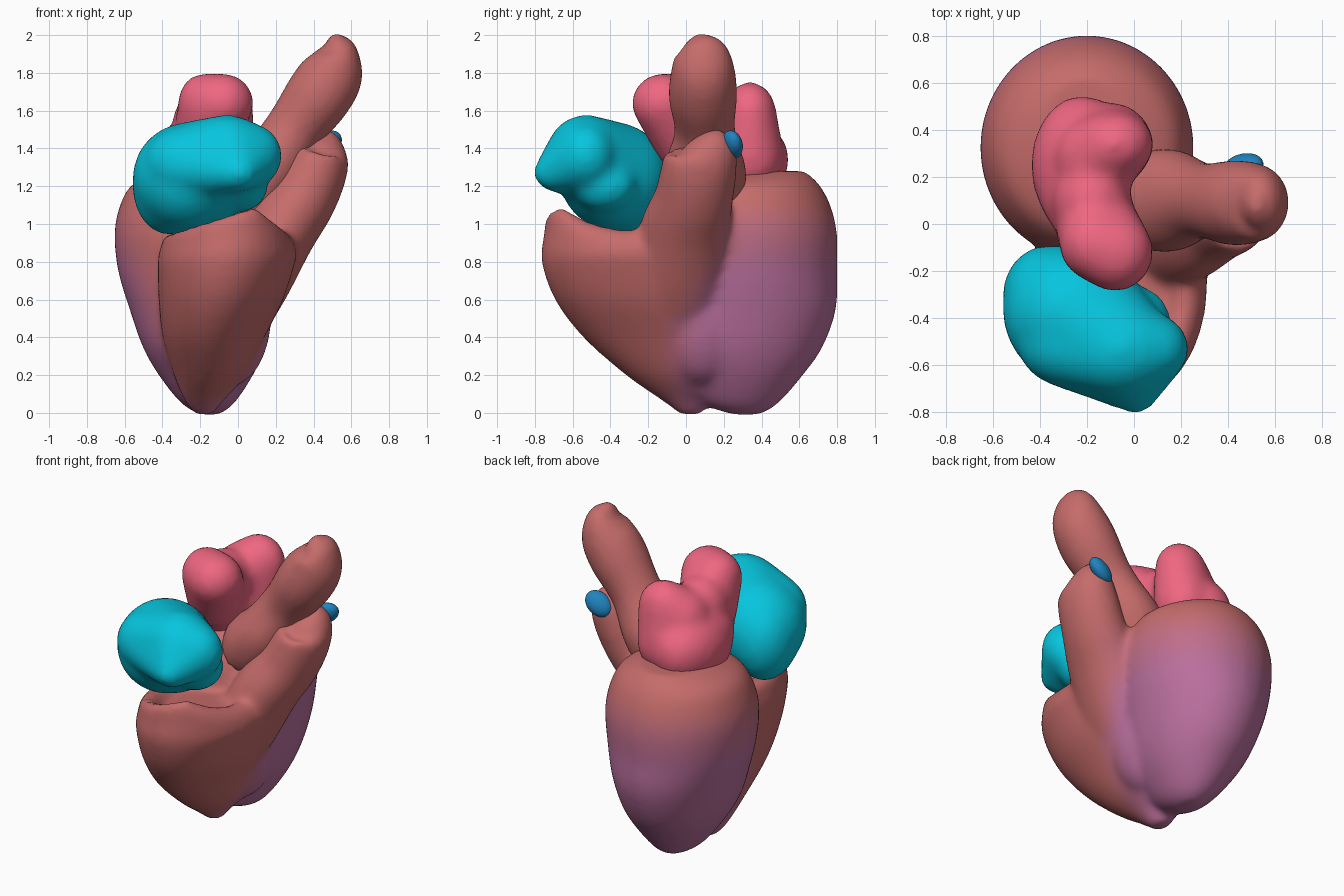
import bpy, bmesh, math
from mathutils import Vector, Matrix, Euler

if "Cube" in bpy.data.objects:
    bpy.data.objects.remove(bpy.data.objects["Cube"])


def material(name, rgb):
    m = bpy.data.materials.new(name)
    m.diffuse_color = (*rgb, 1)
    m.use_nodes = True
    m.node_tree.nodes["Principled BSDF"].inputs["Base Color"].default_value = m.diffuse_color
    return m


def refine(sections, k=5):
    """Smooth in-between sections (Catmull-Rom)."""
    s = [tuple(x) + (0,) * (6 - len(x)) for x in sections]
    out = []
    for i in range(len(s) - 1):
        p = (s[max(i - 1, 0)], s[i], s[i + 1], s[min(i + 2, len(s) - 1)])
        for j in range(k):
            t = j / k
            out.append([.5 * (2 * b + (c - a) * t + (2 * a - 5 * b + 4 * c - d) * t * t
                              + (3 * b - a - 3 * c + d) * t ** 3) for a, b, c, d in zip(*p)])
    return out + [s[-1]]


def loft(bm, sections, follow=False, n=40):
    """Closed skin over elliptical sections (x, y, z, ru, rv, tent slope)."""
    sections = refine(sections)
    pts = [Vector(s[:3]) for s in sections]
    rings = []
    for i, s in enumerate(sections):
        t = Vector((0, 0, 1))
        if follow:
            t = (pts[min(i + 1, len(pts) - 1)] - pts[max(i - 1, 0)]).normalized()
        u = Vector((0, 1, 0)).cross(t).normalized()
        v = t.cross(u)
        ring = []
        for k in range(n):
            a = 2 * math.pi * k / n
            d = u * (s[3] * math.cos(a)) + v * (s[4] * math.sin(a))
            d.z += s[5] * (min(d.x, .14) - 2.6 * max(0, d.x - .14))
            ring.append(bm.verts.new(pts[i] + d))
        rings.append(ring)
    faces = [bm.faces.new(rings[0][::-1]), bm.faces.new(rings[-1])]
    for a, b in zip(rings, rings[1:]):
        for k in range(n):
            j = (k + 1) % n
            faces.append(bm.faces.new((a[k], a[j], b[j], b[k])))
    bmesh.ops.recalc_face_normals(bm, faces=faces)


def blobs(bm, items, hull=False):
    """Ellipsoids given as centre and radii; optionally wrapped in one hull."""
    part = bmesh.new()
    for it in items:
        rot = Euler(it[6]).to_matrix().to_4x4() if len(it) > 6 else Matrix()
        mat = Matrix.Translation(it[:3]) @ rot @ Matrix.Diagonal((*it[3:6], 1))
        bmesh.ops.create_icosphere(part, subdivisions=3 if hull else 4, radius=1, matrix=mat)
    if hull:
        r = bmesh.ops.convex_hull(part, input=part.verts[:])
        inner = [v for v in r["geom_interior"] if isinstance(v, bmesh.types.BMVert)]
        bmesh.ops.delete(part, geom=inner, context='VERTS')
        bmesh.ops.delete(part, geom=part.faces[:], context='FACES_ONLY')
        bmesh.ops.convex_hull(part, input=part.verts[:])
        bmesh.ops.recalc_face_normals(part, faces=part.faces[:])
    tmp = bpy.data.meshes.new("tmp")
    part.to_mesh(tmp)
    part.free()
    bm.from_mesh(tmp)
    bpy.data.meshes.remove(tmp)


def finish(name, bm, mats, voxel=0.02, smooth=8):
    """Fuse overlapping shells into one smooth skin."""
    me = bpy.data.meshes.new(name)
    bm.to_mesh(me)
    bm.free()
    ob = bpy.data.objects.new(name, me)
    bpy.context.collection.objects.link(ob)
    r = ob.modifiers.new("fuse", 'REMESH')
    r.mode = 'VOXEL'
    r.voxel_size = voxel
    s = ob.modifiers.new("soften", 'SMOOTH')
    s.factor = 0.5
    s.iterations = smooth
    dg = bpy.context.evaluated_depsgraph_get()
    new = bpy.data.meshes.new_from_object(ob.evaluated_get(dg))
    ob.modifiers.clear()
    ob.data = new
    new.materials.clear()
    for m in mats:
        new.materials.append(m)
    for p in new.polygons:
        p.use_smooth = True
        p.material_index = 0
    return ob


def clamp(v):
    return max(0, min(1, v))


BRICK, PURPLE = Vector((.56, .15, .145)), Vector((.49, .16, .34))
STEPS = 10
muscle = [material(f"muscle_{i}", BRICK.lerp(PURPLE, i / (STEPS - 1))) for i in range(STEPS)]
pink = material("pink", (.86, .135, .22))
cyan = material("cyan", (.002, .56, .73))
blue = material("blue", (.015, .23, .52))

# Ventricles: rear chamber, front chamber and outflow neck fused together
bm = bmesh.new()
loft(bm, [(-.15, .32, -.01, .05, .07), (-.16, .29, .05, .14, .2), (-.17, .3, .2, .25, .32),
          (-.18, .3, .35, .325, .425), (-.19, .32, .55, .385, .475), (-.2, .325, .75, .435, .475),
          (-.2, .325, .95, .455, .475), (-.2, .33, 1.1, .425, .435), (-.2, .34, 1.21, .36, .365),
          (-.2, .39, 1.28, .2, .24)])
loft(bm, [(-.18, .03, -.01, .05, .06), (-.18, 0, .06, .1, .12), (-.15, 0, .2, .19, .32),
          (-.13, -.08, .4, .27, .465), (-.09, -.18, .6, .33, .515), (-.06, -.25, .8, .365, .515),
          (-.05, -.25, .93, .365, .505, .2), (-.05, -.26, 1.04, .34, .475, .32),
          (-.05, -.27, 1.03, .27, .4, .3), (-.05, -.27, .92, .2, .32, .2)])
loft(bm, [(-.02, -.05, .38, .12, .2), (.08, -.05, .66, .18, .25), (.22, -.01, .95, .19, .24),
          (.34, .04, 1.13, .18, .21), (.42, .07, 1.3, .165, .2), (.45, .08, 1.4, .13, .18),
          (.46, .05, 1.455, .05, .08)], follow=True)
blobs(bm, [(-.02, .08, .55, .2, .25, .4)])
heart = finish("ventricles", bm, muscle, smooth=18)

# Purple fades in over the lower rear of the ventricles
for p in heart.data.polygons:
    c = p.center
    f = clamp((1.12 - c.z) / .4) * clamp((c.y + .16 - .2 * max(0, c.z - .4)) / .25)
    if c.x > .2:
        f *= clamp((c.y - .1) / .2 + clamp((.85 - c.z) / .3))
    p.material_index = round(f * (STEPS - 1))

# Large artery with a swollen root
bm = bmesh.new()
loft(bm, [(-.02, .1, 1.08, .16, .18), (.06, .1, 1.17, .2, .21), (.17, .1, 1.3, .18, .215),
          (.29, .1, 1.49, .155, .16), (.42, .09, 1.67, .175, .18), (.5, .09, 1.8, .165, .17),
          (.53, .08, 1.91, .11, .14), (.52, .06, 1.975, .05, .07), (.515, .05, 2.0, .015, .02)],
     follow=True)
finish("aorta", bm, [muscle[0]], smooth=4)

# Front atrium: a rounded sac with a forward lobe overhanging on the right
bm = bmesh.new()
fore = (-.06, -.53, 1.37, .24, .21, .21)
blobs(bm, [(-.26, -.38, 1.25, .3, .29, .29), (-.37, -.3, 1.2, .19, .21, .26), fore,
           (-.12, -.4, 1.17, .14, .2, .17)], hull=True)
blobs(bm, [fore, (.08, -.53, 1.36, .155, .15, .17), (.01, -.69, 1.27, .1, .12, .1),
           (-.27, -.5, 1.32, .23, .2, .2)], hull=True)
blobs(bm, [(0, -.43, 1.2, .16, .17, .14)])
finish("right_atrium", bm, [cyan], voxel=.025, smooth=14)

# Rear atrium with two humps
bm = bmesh.new()
blobs(bm, [(-.22, .25, 1.34, .22, .3, .24), (-.24, .17, 1.4, .17, .24, .16)], hull=True)
blobs(bm, [(-.08, -.12, 1.64, .165, .17, .16), (-.18, -.08, 1.64, .14, .16, .16),
           (-.17, .02, 1.46, .17, .2, .2)], hull=True)
blobs(bm, [(-.08, .34, 1.585, .165, .14, .17), (-.16, .28, 1.52, .18, .18, .18),
           (-.1, .34, 1.36, .18, .18, .2)], hull=True)
blobs(bm, [(-.18, .1, 1.52, .17, .18, .2)])
finish("left_atrium", bm, [pink], voxel=.025, smooth=14)

# Small valve flap behind the outflow neck
bm = bmesh.new()
blobs(bm, [(.465, .245, 1.42, .095, .05, .07, (.5, -.6, .1))])
finish("valve_flap", bm, [blue], voxel=.01, smooth=2)
